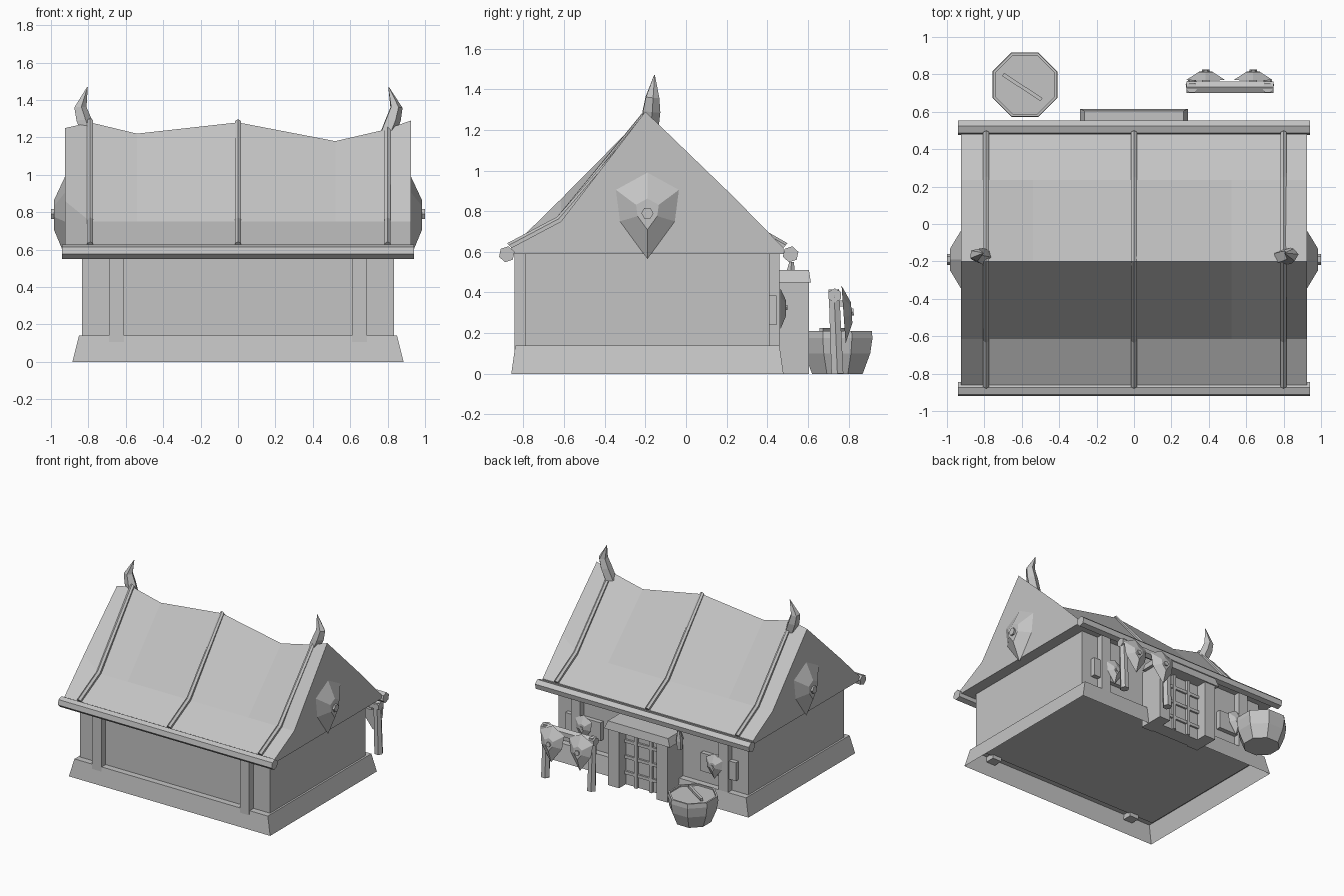
import bpy, bmesh, math
from mathutils import Matrix, Vector

cube = bpy.data.objects.get("Cube")
if cube:
    bpy.data.objects.remove(cube, do_unlink=True)

grey = bpy.data.materials.new("plain_grey")
grey.use_nodes = True
GREY = (0.55, 0.55, 0.55, 1)
grey.diffuse_color = GREY
grey.node_tree.nodes["Principled BSDF"].inputs["Base Color"].default_value = GREY


def loft(name, rings, cap_start=True, cap_end=True, matrix=None):
    """Join closed rings of equal length into a skin."""
    bm = bmesh.new()
    loops = [[bm.verts.new(p) for p in ring] for ring in rings]
    n = len(loops[0])
    for a, b in zip(loops, loops[1:]):
        for i in range(n):
            j = (i + 1) % n
            bm.faces.new((a[i], a[j], b[j], b[i]))
    if cap_start:
        bm.faces.new(loops[0][::-1])
    if cap_end:
        bm.faces.new(loops[-1])
    bmesh.ops.recalc_face_normals(bm, faces=bm.faces)
    if matrix:
        bm.transform(matrix)
    mesh = bpy.data.meshes.new(name)
    bm.to_mesh(mesh)
    bm.free()
    mesh.materials.append(grey)
    obj = bpy.data.objects.new(name, mesh)
    bpy.context.collection.objects.link(obj)
    return obj


def rect(x0, x1, y0, y1, z):
    return [(x0, y0, z), (x1, y0, z), (x1, y1, z), (x0, y1, z)]


def box(name, x0, x1, y0, y1, z0, z1):
    return loft(name, [rect(x0, x1, y0, y1, z0), rect(x0, x1, y0, y1, z1)])


def rod(name, points, radii, sides=6, turn=0.0):
    """Tapered many-sided rod along a path."""
    pts = [Vector(p) for p in points]
    q = (pts[-1] - pts[0]).to_track_quat('Z', 'Y')
    rings = []
    for p, r in zip(pts, radii):
        angles = [math.tau * (i + turn) / sides for i in range(sides)]
        rings.append([p + q @ Vector((r * math.cos(a), r * math.sin(a), 0)) for a in angles])
    return loft(name, rings)


def shield(name, centre, facing, scale, lean=0.0):
    """Pointed shield with a raised middle and a boss."""
    d = Vector(facing)
    u = Vector((0, 0, 1)).cross(d)
    basis = Matrix((u, (0, 0, 1), d)).transposed().to_4x4()
    m = Matrix.Translation(centre) @ basis @ Matrix.Rotation(lean, 4, 'X') @ Matrix.Scale(scale, 4)
    outline = [(0, .2), (.155, .115), (.135, -.04), (0, -.225), (-.135, -.04), (-.155, .115)]
    rings = [[(a * s, b * s, h) for a, b in outline] for s, h in ((1, 0), (.36, .06))]
    loft(name, rings, matrix=m)
    boss = rod(name + "_boss", [(0, 0, .05), (0, 0, .075)], [.03, .03])
    boss.data.transform(m)


# Foundation skirt, open underneath, and walls
loft("foundation", [rect(-.885, .885, -.86, .48, 0), rect(-.85, .85, -.84, .46, .14)], cap_start=False)
box("walls", -.835, .835, -.79, .41, .13, .6)

# Roof: stations are x, ridge height, front bend height, back bend height
FRONT, RIDGE, BACK = -.86, -.2, .48
stations = [(-.925, 1.25, .86, .76), (-.79, 1.28, .75, .76), (-.54, 1.22, .75, .76),
            (0, 1.28, .75, .76), (.52, 1.18, .75, .76), (.78, 1.24, .75, .76),
            (.925, 1.29, .75, .87)]


def slope(ridge, front, back):
    return [(FRONT, .62), (-.615, front), (RIDGE, ridge), (.235, back), (BACK, .62)]


loft("roof", [[(x, FRONT, .59)] + [(x, y, z) for y, z in slope(r, f, b)] + [(x, BACK, .59)]
              for x, r, f, b in stations])

# Roof ribs with a peaked section
for name, x, ridge in (("right_rib", -.79, 1.28), ("middle_rib", 0, 1.275), ("left_rib", .8, 1.245)):
    rings = []
    for y, z in slope(ridge, .75, .76):
        side = max(-1, min(1, (y - RIDGE) * 10))
        rings.append([(x + dx, y + side * h * .7, z + h * .8)
                      for dx, h in ((-.016, -.02), (-.016, .016), (0, .028), (.016, .016), (.016, -.02))])
    loft(name, rings)

# Eave beams
for name, y in (("front_eave_beam", -.882), ("back_eave_beam", .515)):
    rod(name, [(-.94, y, .588), (.94, y, .588)], [.04, .04], turn=.3)

# Ridge horns, gable shields, wall posts, windows and wall shields on both sides
for side, s in (("left", 1), ("right", -1)):
    rod(side + "_ridge_horn",
        [(s * .79, -.18, 1.2), (s * .825, -.17, 1.29), (s * .845, -.165, 1.36), (s * .805, -.155, 1.47)],
        [.045, .045, .035, .002], sides=5)
    shield(side + "_gable_shield", (s * .925, -.19, .79), (s, 0, 0), 1)
    a, b = sorted((s * .61, s * .69))
    box(side + "_front_post", a, b, -.845, -.77, .1, .59)
    box(side + "_back_post", a, b, .39, .46, .1, .59)
    a, b = sorted((s * .44, s * .75))
    box(side + "_window", a, b, .4, .445, .24, .385)
    shield(side + "_wall_shield", (s * .575, .465, .325), (0, 1, 0), .47)

# Doorway
for side, s in (("left", 1), ("right", -1)):
    a, b = sorted((s * .165, s * .262))
    box(side + "_door_post", a, b, .4, .605, 0, .455)
loft("door_lintel", [rect(-.288, .288, .44, .615, .448), rect(-.265, .265, .44, .605, .51)])
box("door", -.17, .17, .41, .52, 0, .45)
for i, x in enumerate((-.065, .065)):
    box(f"door_upright_{i}", x - .012, x + .012, .51, .54, .0, .45)
for i, z in enumerate((.1, .225, .35)):
    box(f"door_crossbar_{i}", -.165, .165, .51, .535, z - .012, z + .012)
rod("hanging_horn", [(-.3, .52, .55), (-.3, .512, .47), (-.3, .51, .4)], [.012, .028, .02], sides=5)

# Barrel with recessed lid and stick
cx, cy = -.583, .745
rings = []
for r, z in ((.135, 0), (.175, .1), (.187, .175), (.184, .21), (.17, .21), (.17, .198)):
    angles = [math.tau * (i + .5) / 8 for i in range(8)]
    rings.append([(cx + r * math.cos(a), cy + r * math.sin(a), z) for a in angles])
loft("barrel", rings)
rod("barrel_stick", [(-.7, .8, .215), (-.495, .665, .215)], [.014, .014], sides=4, turn=.5)

# Shield stand
rod("stand_rail", [(.28, .732, .385), (.745, .732, .385)], [.035, .035], turn=.5)
for side, x in (("left", .715), ("right", .31)):
    rod(side + "_stand_leg", [(x, .745, 0), (x, .728, .415)], [.034, .03])
for side, x in (("left", .637), ("right", .383)):
    shield(side + "_stand_shield", (x, .775, .3), (0, 1, 0), .67, lean=-.07)
    box(side + "_shield_hook", x - .02, x + .02, .735, .79, .33, .36)
